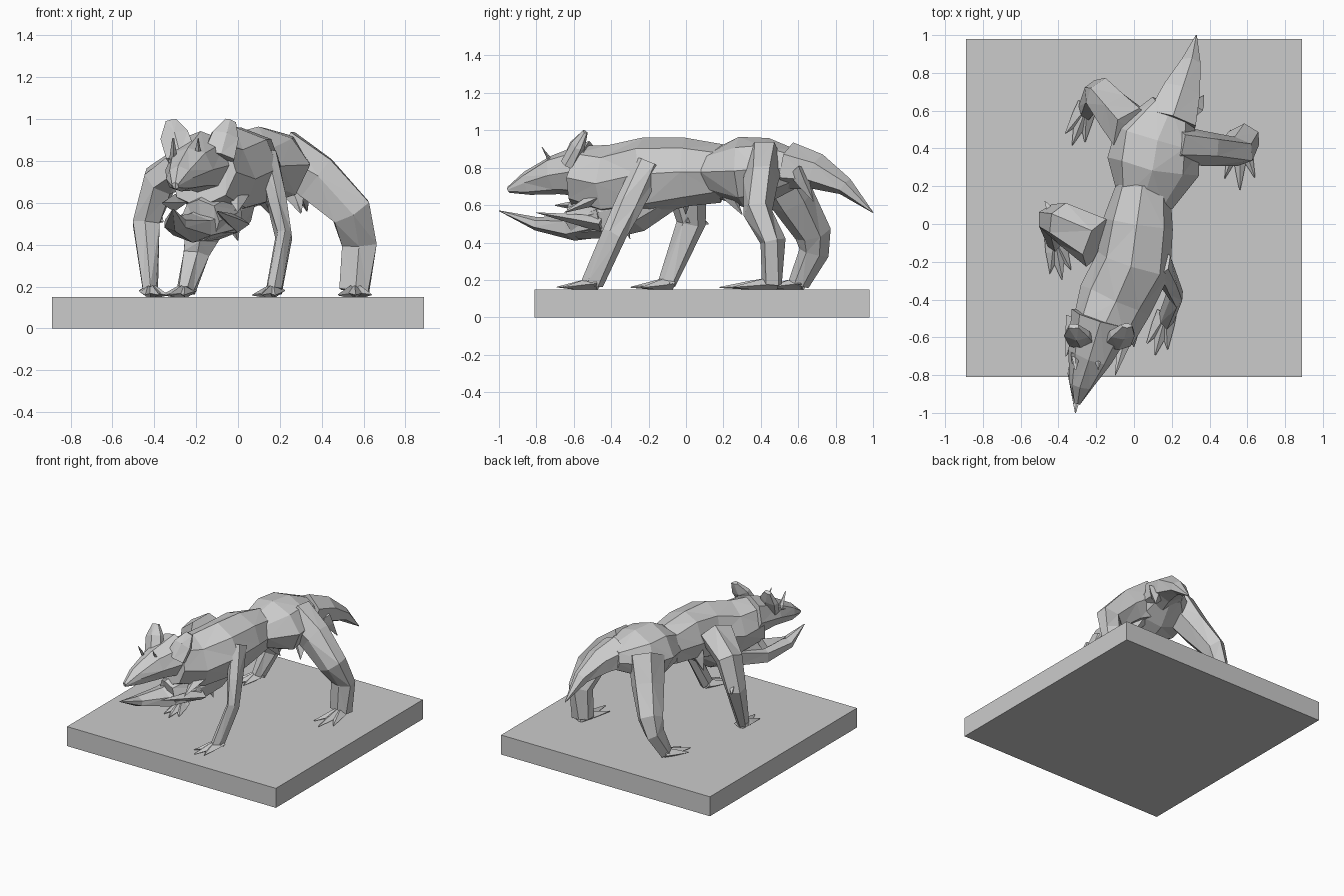
import bpy, bmesh, math, random
from mathutils import Vector

random.seed(4)
cube = bpy.data.objects.get("Cube")
if cube:
    bpy.data.objects.remove(cube, do_unlink=True)

# One plain grey for the whole sculpture
grey = bpy.data.materials.new("stone grey")
grey.use_nodes = True
tone = (.6, .6, .6, 1)
grey.diffuse_color = tone
grey.node_tree.nodes["Principled BSDF"].inputs["Base Color"].default_value = tone

FORWARD = Vector((0, 1, 0))
UP = Vector((0, 0, 1))


def finish(name, bm):
    """Turn a bmesh into a flat shaded object with the shared material."""
    bmesh.ops.recalc_face_normals(bm, faces=bm.faces)
    mesh = bpy.data.meshes.new(name)
    bm.to_mesh(mesh)
    bm.free()
    mesh.materials.append(grey)
    obj = bpy.data.objects.new(name, mesh)
    bpy.context.collection.objects.link(obj)


def limb(name, path, start, end, ref=UP, deep=1, bulge=0, sides=8, rough=.008):
    """Faceted tube along a path, tapering from start to end radius."""
    bm = bmesh.new()
    centres = [Vector(point) for point in path]
    last = len(centres) - 1
    rings = []
    for i, centre in enumerate(centres):
        tangent = (centres[min(i + 1, last)] - centres[max(i - 1, 0)]).normalized()
        across = ref.cross(tangent).normalized()
        depth = tangent.cross(across) * deep
        t = i / last
        radius = (start + (end - start) * t) * (1 + bulge * math.sin(math.pi * t))
        ring = []
        for k in range(sides):
            angle = math.tau * k / sides
            offset = across * math.sin(angle) + depth * math.cos(angle)
            chip = Vector([random.uniform(-rough, rough) for axis in range(3)])
            ring.append(bm.verts.new(centre + offset * radius + chip))
        rings.append(ring)
    for lower, upper in zip(rings, rings[1:]):
        for k in range(sides):
            n = (k + 1) % sides
            bm.faces.new((lower[k], lower[n], upper[n], upper[k]))
    bm.faces.new(rings[0])
    bm.faces.new(rings[-1])
    bmesh.ops.triangulate(bm, faces=bm.faces)
    finish(name, bm)


def spike(name, base, tip, width, ref=UP, deep=.7):
    """Four sided blade from base to tip, for horns, toes and fur."""
    middle = Vector(base).lerp(Vector(tip), .4)
    limb(name, [base, middle, tip], width, .003, ref, deep, bulge=.3, sides=4, rough=.002)


# Square plinth
bm = bmesh.new()
bmesh.ops.create_cube(bm, size=1)
bmesh.ops.scale(bm, verts=bm.verts, vec=(1.78, 1.79, .15))
bmesh.ops.translate(bm, verts=bm.verts, vec=(0, .085, .075))
finish("plinth", bm)

# Trunk: deep chest, narrow waist, broad hips
limb("chest", [(-.17, -.57, .75), (-.1, -.4, .72), (0, -.2, .76), (.02, 0, .78), (.05, .2, .77)],
     start=.17, end=.15, bulge=.3)
limb("hips", [(.05, .12, .77), (.1, .3, .78), (.12, .45, .79), (.2, .62, .8)],
     start=.15, end=.12, deep=.78, bulge=.85)
limb("tail", [(.2, .55, .81), (.25, .7, .78), (.3, .85, .7), (.33, 1, .56)],
     start=.15, end=.003, deep=.85, bulge=.15, sides=6, rough=0)

# Head with a tapering muzzle above a gaping lower jaw
limb("head", [(-.3, -.95, .68), (-.28, -.85, .715), (-.23, -.7, .76), (-.17, -.5, .79)],
     start=.018, end=.17, deep=.9, rough=.004)
limb("lower_jaw", [(-.31, -1, .57), (-.3, -.8, .5), (-.22, -.6, .48), (-.1, -.4, .53)],
     start=.003, end=.16, deep=.6, bulge=.1, sides=6, rough=0)
limb("throat", [(-.18, -.6, .52), (-.1, -.42, .56), (-.05, -.28, .6), (0, -.1, .7)],
     start=.1, end=.12, bulge=.3)
spike("left_jaw_fur", (0, -.45, .5), (-.1, -.8, .56), width=.06)
spike("left_cheek_fur", (0, -.45, .65), (0, -.65, .56), width=.06)
spike("right_cheek_fur", (-.3, -.5, .6), (-.36, -.7, .6), width=.06)

# Broad ears, horns and brows on both sides of the tilted head
for side, shift in (("right", -1), ("left", 1)):
    ear_x = -.18 + shift * .09
    limb(side + "_ear", [(ear_x, -.63, .82), (ear_x + shift * .03, -.58, .92),
                         (ear_x + shift * .05, -.54, .99)],
         start=.08, end=.03, ref=FORWARD, deep=.5, bulge=.4, sides=6, rough=.005)
    brow_x = -.25 + shift * .06
    spike(side + "_horn", (brow_x, -.7, .8), (brow_x, -.77, .91), width=.02, ref=FORWARD)
    spike(side + "_brow", (brow_x, -.68, .81), (brow_x, -.8, .77), width=.025)


def leg(name, path, start, end, turn, reach=.2, deep=1.2):
    """Leg from the trunk to the ankle, ending in three splayed toes."""
    limb(name + "_leg", path, start, end, FORWARD, deep, sides=6)
    x, y, z = path[-1]
    for splay in (-.35, 0, .35):
        length = reach * (1 - abs(splay) / 2)
        tip = (x + length * math.sin(turn + splay), y - length * math.cos(turn + splay), .16)
        spike(name + "_toe", (x, y + .02, z), tip, width=.055)


# Four striding legs
leg("front_left", [(.14, -.2, .82), (.19, -.3, .6), (.22, -.38, .45), (.17, -.5, .18)],
    start=.055, end=.04, turn=-.3, deep=1.5)
leg("front_right", [(-.2, -.1, .8), (-.38, 0, .7), (-.44, .03, .5), (-.42, -.1, .18)],
    start=.12, end=.04, turn=.2)
leg("hind_left", [(.2, .42, .82), (.38, .4, .72), (.54, .38, .56), (.58, .46, .4), (.56, .46, .18)],
    start=.15, end=.08, turn=0, reach=.28, deep=.7)
leg("hind_right", [(0, .48, .8), (-.08, .57, .63), (-.17, .68, .45), (-.2, .68, .35), (-.25, .6, .18)],
    start=.13, end=.05, turn=-.4, deep=1.1)

# Fur tufts, each hanging from a root to a ragged tip
tufts = {
    "chest_fur": ((-.05, -.35, .6), (0, -.3, .42)),
    "throat_fur": ((-.15, -.45, .6), (-.15, -.4, .43)),
    "belly_fur": ((-.08, 0, .7), (-.15, 0, .55)),
    "flank_fur": ((.1, .2, .7), (.15, .3, .55)),
    "thigh_fur": ((.25, .4, .7), (.3, .33, .55)),
    "elbow_fur": ((-.4, 0, .56), (-.47, .12, .5)),
    "tail_fur": ((.3, .6, .78), (.37, .68, .62)),
}
for name, (root, tip) in tufts.items():
    spike(name, root, tip, width=.07, ref=FORWARD)
